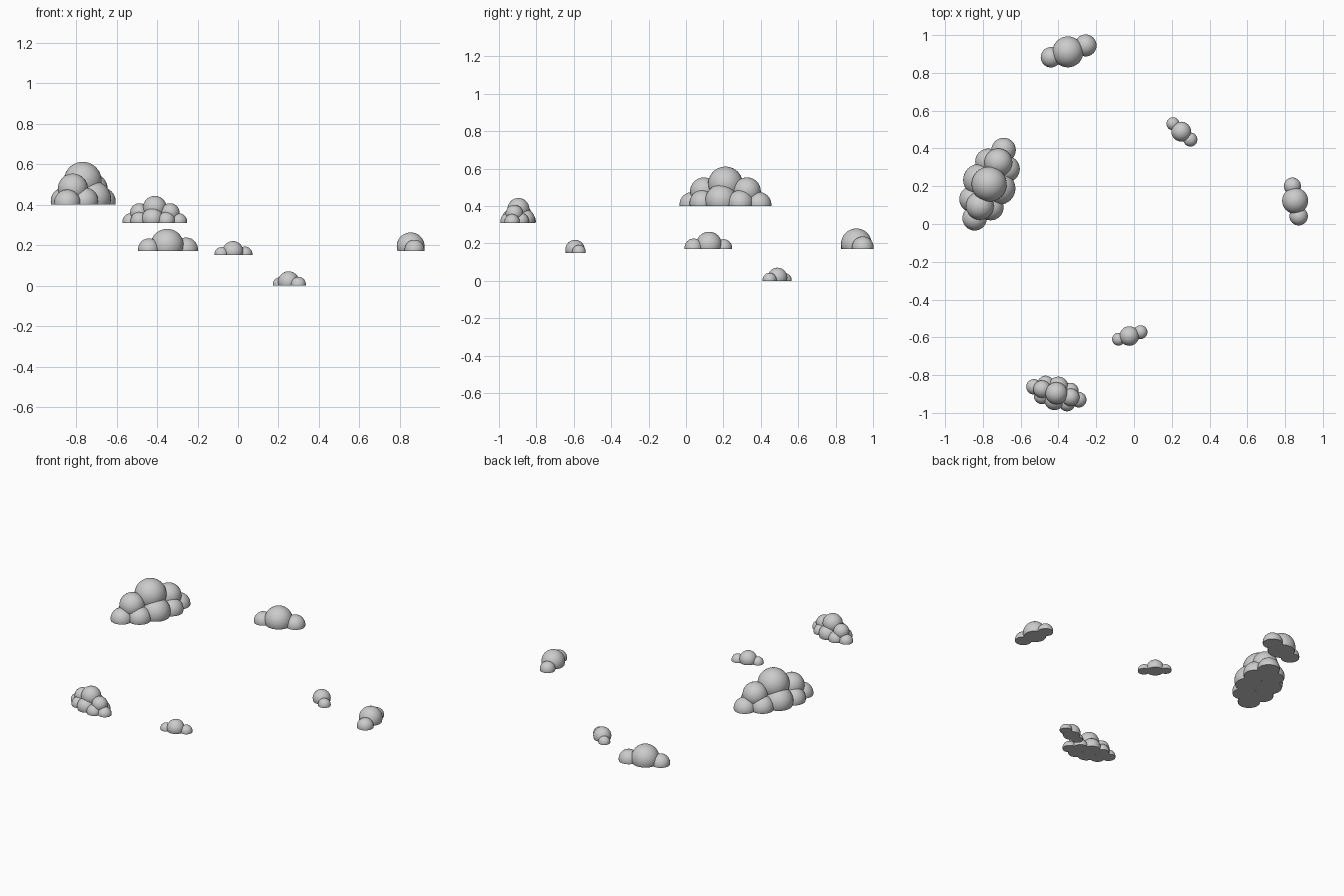
import bpy, bmesh
from math import radians
from mathutils import Matrix, Vector

if "Cube" in bpy.data.objects:
    bpy.data.objects.remove(bpy.data.objects["Cube"])

# Puff layouts in cloud space: (u, v, centre height above base, radius)
SMALL = [(0, 0, 0.028, 0.082), (0.1, 0.0, 0.009, 0.058), (-0.094, 0.004, 0.009, 0.054)]
BIG = [(0, 0, 0.118, 0.093), (0, 0.057, 0.03, 0.085), (0, -0.058, 0.03, 0.086)]
for s in (1, -1):
    BIG += [(0.196 * s, 0, 0.009, 0.065),       # end puffs
            (0.125 * s, 0, 0.079, 0.074),       # upper shoulder puffs
            (0.108 * s, 0.051, 0.016, 0.069),   # base side puffs
            (0.11 * s, -0.055, 0.016, 0.069)]


def ball(name, centre, radius):
    me = bpy.data.meshes.new(name)
    bm = bmesh.new()
    bmesh.ops.create_uvsphere(bm, u_segments=32, v_segments=20, radius=radius,
                              matrix=Matrix.Translation(centre))
    bm.to_mesh(me)
    bm.free()
    ob = bpy.data.objects.new(name, me)
    bpy.context.scene.collection.objects.link(ob)
    return ob


def cloud(name, puffs, x, y, z, angle, scale):
    turn = Matrix.Rotation(radians(angle), 3, 'Z')
    balls = [ball(name, Vector((x, y, z)) + turn @ Vector((u, v, h)) * scale, r * scale)
             for u, v, h, r in puffs]
    body = balls[0]
    # Fuse the puffs into one skin
    for b in balls[1:]:
        m = body.modifiers.new("fuse", 'BOOLEAN')
        m.operation = 'UNION'
        m.solver = 'EXACT'
        m.object = b
    bpy.context.view_layer.update()
    dg = bpy.context.evaluated_depsgraph_get()
    bm = bmesh.new()
    bm.from_mesh(body.evaluated_get(dg).to_mesh())
    body.modifiers.clear()
    for b in balls[1:]:
        bpy.data.objects.remove(b)
    # Slice flat at the base and cap it
    cut = bmesh.ops.bisect_plane(bm, geom=bm.verts[:] + bm.edges[:] + bm.faces[:], dist=1e-6,
                                 plane_co=(0, 0, z), plane_no=(0, 0, 1), clear_inner=True)
    rim = [e for e in cut["geom_cut"] if isinstance(e, bmesh.types.BMEdge)]
    bmesh.ops.triangle_fill(bm, edges=rim, use_beauty=True, normal=(0, 0, -1))
    bmesh.ops.recalc_face_normals(bm, faces=bm.faces[:])
    bm.to_mesh(body.data)
    bm.free()
    bpy.ops.object.select_all(action='DESELECT')
    body.select_set(True)
    bpy.context.view_layer.objects.active = body
    bpy.ops.object.shade_smooth_by_angle(angle=radians(30))


# Big clouds
cloud("big_cloud_left", BIG, -0.767, 0.211, 0.40, 67, 1.0)
cloud("big_cloud_front", BIG, -0.411, -0.896, 0.31, -16, 0.63)
# Small clouds
cloud("small_cloud_back", SMALL, -0.35, 0.911, 0.17, 20, 1.0)
cloud("small_cloud_right", SMALL, 0.853, 0.123, 0.17, -77, 0.84)
cloud("small_cloud_front", SMALL, -0.025, -0.593, 0.15, 19, 0.63)
cloud("small_cloud_low", SMALL, 0.25, 0.489, 0.0, -41, 0.64)
